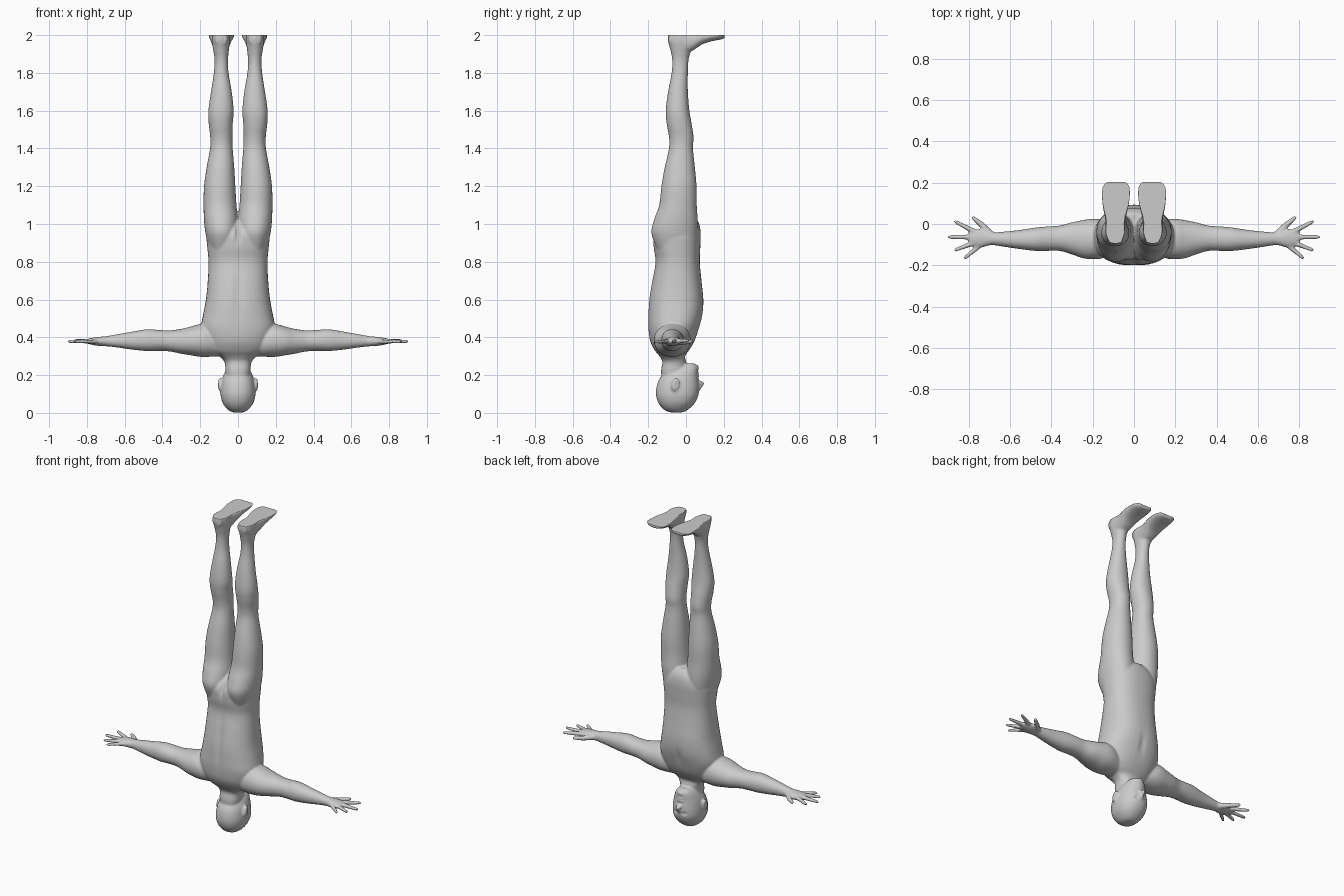
import bpy, bmesh, math
from mathutils import Vector, Matrix

bm = bmesh.new()


def spline(rows, steps=4):
    """Catmull-Rom interpolation through rows of numbers."""
    out = []
    for i in range(len(rows) - 1):
        p0, p1, p2 = rows[max(i - 1, 0)], rows[i], rows[i + 1]
        p3 = rows[min(i + 2, len(rows) - 1)]
        for k in range(steps):
            t = k / steps
            out.append([0.5 * (2 * b + (c - a) * t + (2 * a - 5 * b + 4 * c - d) * t * t
                               + (3 * b - a - 3 * c + d) * t ** 3)
                        for a, b, c, d in zip(p0, p1, p2, p3)])
    return out + [list(rows[-1])]


def loft(rows, axis, side=1, power=2.2, n=40):
    """Closed skin through rows of (position, u min, u max, v min, v max)."""
    rings = []
    for t, u0, u1, v0, v1 in spline(rows):
        ring = []
        for k in range(n):
            a = 2 * math.pi * k / n
            c, s = math.cos(a), math.sin(a)
            u = (u0 + u1) / 2 + (u1 - u0) / 2 * math.copysign(abs(c) ** (2 / power), c)
            v = (v0 + v1) / 2 + (v1 - v0) / 2 * math.copysign(abs(s) ** (2 / power), s)
            x, y, z = {'X': (t, u, v), 'Y': (u, t, v), 'Z': (u, v, t)}[axis]
            ring.append(bm.verts.new((x * side, y, z)))
        rings.append(ring)
    for a, b in zip(rings, rings[1:]):
        for k in range(n):
            bm.faces.new((a[k], a[(k + 1) % n], b[(k + 1) % n], b[k]))
    bm.faces.new(rings[0])
    bm.faces.new(rings[-1])


def blob(center, radii, tilt=0):
    m = Matrix.Translation(center) @ Matrix.Rotation(tilt, 4, 'X') @ Matrix.Diagonal((*radii, 1))
    bmesh.ops.create_uvsphere(bm, u_segments=20, v_segments=12, radius=1, matrix=m)


def rod(p, q, r1, r2):
    p, q = Vector(p), Vector(q)
    d = q - p
    m = Matrix.Translation((p + q) / 2) @ d.to_track_quat('Z', 'Y').to_matrix().to_4x4()
    bmesh.ops.create_cone(bm, cap_ends=True, segments=14, radius1=r1, radius2=r2, depth=d.length, matrix=m)
    blob(p, (r1,) * 3)
    blob(q, (r2,) * 3)


# Head, crown down, face towards +y
head = [(0.003, .03, -.085, -.015), (.018, .055, -.118, .012), (.05, .08, -.145, .045),
        (.09, .092, -.158, .065), (.13, .092, -.157, .069), (.17, .086, -.146, .066),
        (.2, .077, -.125, .063), (.23, .062, -.09, .064), (.25, .046, -.05, .06),
        (.262, .03, -.02, .043)]
loft([(z, -w, w, a, b) for z, w, a, b in head], 'Z')

# Nose, lips and chin
rod((0, .062, .118), (0, .085, .155), .008, .012)
blob((0, .07, .16), (.018, .018, .011))
blob((0, .062, .197), (.024, .010, .006))
blob((0, .06, .209), (.021, .010, .006))
blob((0, .054, .24), (.024, .015, .016))

# Neck and torso
torso = [(.15, .06, -.125, 0), (.22, .066, -.132, 0), (.27, .072, -.125, 0),
         (.3, .1, -.14, -.005), (.33, .15, -.165, .015), (.38, .175, -.19, .045),
         (.45, .195, -.2, .07), (.52, .185, -.2, .088), (.6, .17, -.196, .092),
         (.7, .16, -.18, .082), (.8, .156, -.162, .073), (.88, .163, -.172, .076),
         (.95, .165, -.17, .078), (1, .12, -.13, .07), (1.035, .05, -.07, .05)]
loft([(z, -w, w, a, b) for z, w, a, b in torso], 'Z', power=2.35)

arm = [(.06, -.13, -.01, .3, .42), (.15, -.165, .02, .297, .46), (.2, -.17, .025, .297, .47),
       (.25, -.165, .018, .305, .457), (.3, -.147, .008, .313, .445),
       (.36, -.13, -.008, .325, .437), (.42, -.13, -.012, .328, .439),
       (.48, -.13, -.018, .327, .443), (.56, -.12, -.03, .335, .43),
       (.63, -.11, -.037, .345, .418), (.69, -.102, -.04, .352, .407),
       (.74, -.114, -.025, .355, .402), (.78, -.108, -.032, .362, .396), (.8, -.09, -.045, .368, .39)]
leg = [(.86, .02, .15, -.15, .05), (.95, .002, .172, -.183, .06), (1.02, 0, .18, -.17, .062),
       (1.1, .008, .182, -.142, .057), (1.2, .014, .18, -.13, .056), (1.3, .02, .166, -.113, .047),
       (1.4, .028, .148, -.09, .037), (1.46, .03, .147, -.09, .04), (1.53, .028, .155, -.102, .03),
       (1.6, .023, .157, -.107, .018), (1.7, .033, .143, -.095, .01), (1.8, .05, .128, -.076, .01),
       (1.87, .053, .124, -.073, .014), (1.93, .047, .133, -.085, .03),
       (1.97, .044, .138, -.096, .04), (2.015, .046, .136, -.094, .04)]
foot = [(-.09, .058, .122, 1.95, 2.02), (-.03, .045, .135, 1.9, 2.03), (.03, .04, .14, 1.915, 2.03),
        (.08, .028, .15, 1.948, 2.03), (.13, .02, .155, 1.966, 2.03),
        (.18, .022, .152, 1.976, 2.03), (.204, .04, .13, 1.982, 2.025)]
fingers = [((.69, -.055, .377), (.735, -.005, .375), .02, .014),
           ((.735, -.005, .375), (.777, .029, .378), .015, .010),
           ((.765, -.04, .38), (.862, .010, .382), .014, .009),
           ((.775, -.063, .38), (.892, -.063, .378), .014, .009),
           ((.765, -.088, .38), (.862, -.125, .378), .014, .009),
           ((.74, -.1, .378), (.815, -.162, .376), .013, .009)]

# Paired limbs, hands, feet and ears
for s in (1, -1):
    loft(arm, 'X', s, 2.1)
    loft(leg, 'Z', s, 2.1)
    loft(foot, 'Y', s, 2.3)
    for p, q, r1, r2 in fingers:
        rod((p[0] * s, *p[1:]), (q[0] * s, *q[1:]), r1, r2)
    blob((s * .096, -.057, .15), (.011, .021, .036), math.radians(-12))
    blob((s * .034, .053, .122), (.013, .013, .012))

bmesh.ops.recalc_face_normals(bm, faces=bm.faces[:])
mesh = bpy.data.meshes.new("body")
bm.to_mesh(mesh)
bm.free()
body = bpy.data.objects.new("body", mesh)
bpy.context.collection.objects.link(body)

# Fuse the parts into one soft skin
remesh = body.modifiers.new("fuse", 'REMESH')
remesh.mode = 'VOXEL'
remesh.voxel_size = 0.006
soften = body.modifiers.new("soften", 'SMOOTH')
soften.factor = 0.5
soften.iterations = 5
deps = bpy.context.evaluated_depsgraph_get()
skin = bpy.data.meshes.new_from_object(body.evaluated_get(deps))
body.modifiers.clear()
body.data = skin

# Sculpted dents: (center, radii, push)
dents = [((.034, .068, .119), (.014, .02, .009), (0, -.008, 0)),    # eye sockets
         ((0, .072, .203), (.02, .02, .003), (0, -.005, 0)),        # mouth
         ((.107, -.05, .148), (.008, .009, .018), (-.006, 0, 0)),   # ear hollows
         ((0, -.19, .62), (.022, .06, .15), (0, .008, 0)),          # spine
         ((0, -.17, .96), (.012, .06, .05), (0, .018, 0)),          # seat cleft
         ((0, .08, .48), (.02, .05, .06), (0, -.006, 0))]           # breastbone
for v in skin.vertices:
    co = v.co.copy()
    for c, r, push in dents:
        for s in ((1, -1) if c[0] else (1,)):
            d = sum(((a - b) / k) ** 2 for a, b, k in zip(co, (c[0] * s, c[1], c[2]), r))
            if d < 9:
                v.co += Vector((push[0] * s, push[1], push[2])) * math.exp(-d)
    v.co.z = min(max(v.co.z, 0), 2)   # flat soles

skin.polygons.foreach_set("use_smooth", [True] * len(skin.polygons))
skin.update()
bpy.data.meshes.remove(mesh)
